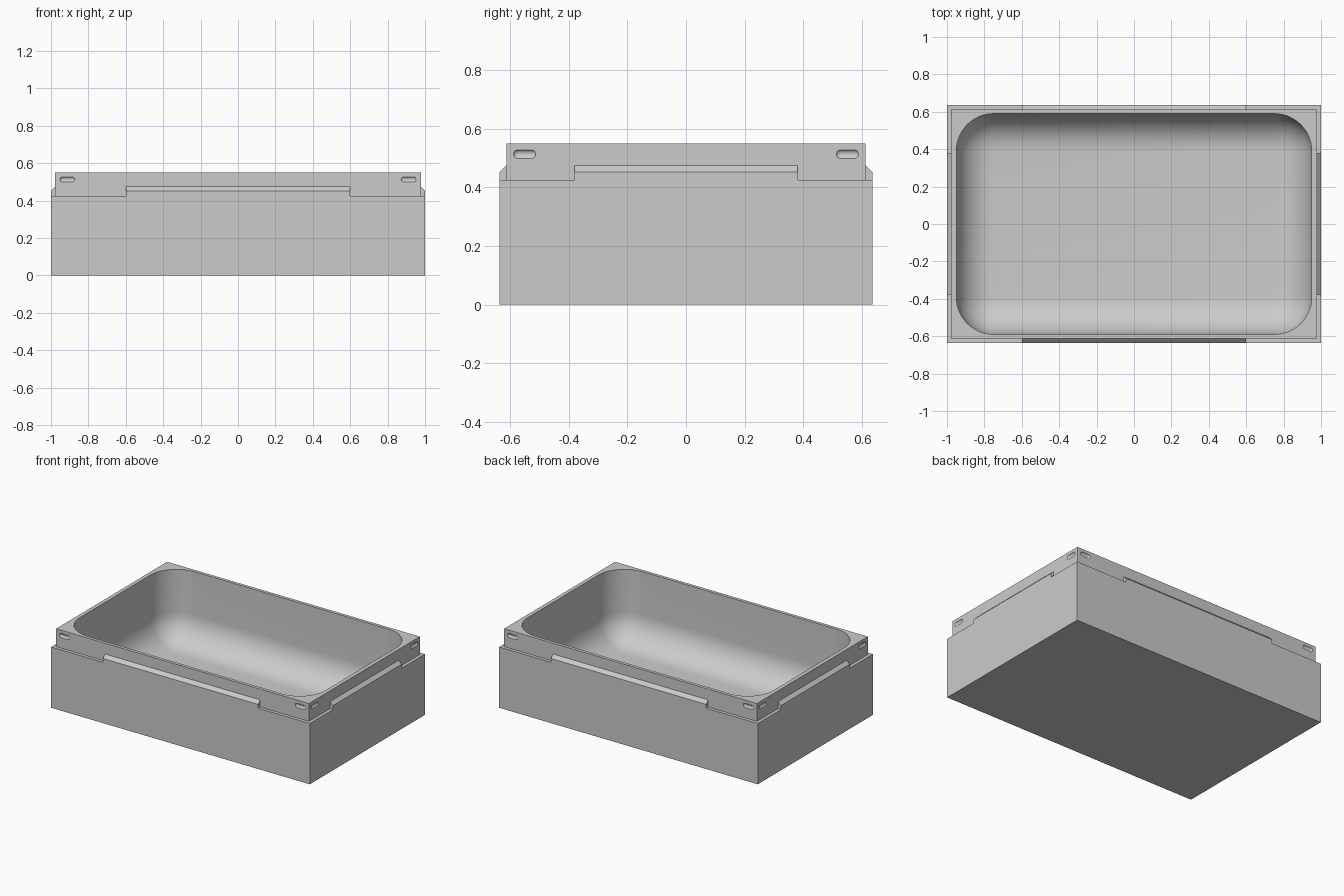
import bpy, bmesh, math
from mathutils import Vector

# Remove the default cube only
old = bpy.data.objects.get("Cube")
if old:
    bpy.data.objects.remove(old, do_unlink=True)

HX, HY = 1.0, 0.635        # outer half sizes
STEP = 0.0225              # ledge width around the collar
LEDGE, TOP = 0.425, 0.55   # ledge and rim heights
LIP = 0.452                # outer height of the raised lips
FLOOR, ROUND = 0.05, 0.2   # basin floor height and rounding

grey = bpy.data.materials.new("plain_grey")
grey.use_nodes = True
colour = (0.6, 0.6, 0.6, 1)
grey.diffuse_color = colour
grey.node_tree.nodes["Principled BSDF"].inputs["Base Color"].default_value = colour


def new_object(name, bm):
    bmesh.ops.recalc_face_normals(bm, faces=bm.faces)
    mesh = bpy.data.meshes.new(name)
    bm.to_mesh(mesh)
    bm.free()
    mesh.materials.append(grey)
    obj = bpy.data.objects.new(name, mesh)
    bpy.context.collection.objects.link(obj)
    return obj


def box(name, low, high, bevel=0, segments=1):
    low, high = Vector(low), Vector(high)
    bm = bmesh.new()
    bmesh.ops.create_cube(bm, size=1)
    bmesh.ops.scale(bm, vec=high - low, verts=bm.verts)
    bmesh.ops.translate(bm, vec=(low + high) / 2, verts=bm.verts)
    if bevel:
        bmesh.ops.bevel(bm, geom=list(bm.edges), offset=bevel, segments=segments,
                        profile=0.5, affect='EDGES', clamp_overlap=True)
    return new_object(name, bm)


def chamfered_lip(name, half_length, reach, angle):
    """Prism with a sloping top, standing on the ledge and turned to its side."""
    bm = bmesh.new()
    inner = reach - STEP - 0.01
    profile = [(inner, LEDGE - 0.05), (reach, LEDGE - 0.05), (reach, LIP),
               (reach - STEP, LIP + STEP), (inner, LIP + STEP)]
    face = bm.faces.new([bm.verts.new((-half_length, -d, z)) for d, z in profile])
    made = bmesh.ops.extrude_face_region(bm, geom=[face])["geom"]
    moved = [v for v in made if isinstance(v, bmesh.types.BMVert)]
    bmesh.ops.translate(bm, vec=(2 * half_length, 0, 0), verts=moved)
    c, s = round(math.cos(angle)), round(math.sin(angle))
    for v in bm.verts:
        x, y = v.co.x, v.co.y
        v.co.x, v.co.y = c * x - s * y, s * x + c * y
    return new_object(name, bm)


def combine(target, other, operation):
    mod = target.modifiers.new(operation.lower(), 'BOOLEAN')
    mod.object, mod.operation, mod.solver = other, operation, 'EXACT'
    bpy.context.view_layer.objects.active = target
    bpy.ops.object.modifier_apply(modifier=mod.name)
    bpy.data.objects.remove(other, do_unlink=True)


# Outer body with the narrower collar
tray = box("tray", (-HX, -HY, 0), (HX, HY, LEDGE))
cx, cy = HX - STEP, HY - STEP
combine(tray, box("collar", (-cx, -cy, 0.2), (cx, cy, TOP)), 'UNION')

# Raised lip in the middle of each side
for i in range(4):
    half, reach = (0.6, HY) if i % 2 == 0 else (0.38, HX)
    combine(tray, chamfered_lip("lip", half, reach, i * math.pi / 2), 'UNION')

# Rounded basin
basin = box("basin", (-0.95, -0.59, FLOOR), (0.95, 0.59, FLOOR + 1), ROUND, 14)
combine(tray, basin, 'DIFFERENCE')

# Shallow rounded slots near every collar corner
r, out = 0.017, 0.009
for sx in (-1, 1):
    for sy in (-1, 1):
        for centre, half in (((sx * 0.912, sy * (cy + out), 0.513), (0.042, r, r)),
                             ((sx * (cx + out), sy * 0.55, 0.513), (r, 0.04, r))):
            c, h = Vector(centre), Vector(half)
            combine(tray, box("slot", c - h, c + h, r * 0.97, 6), 'DIFFERENCE')

# Merge coplanar pieces and shade the rounded parts smooth
bm = bmesh.new()
bm.from_mesh(tray.data)
bmesh.ops.remove_doubles(bm, verts=bm.verts, dist=0.00005)
bmesh.ops.dissolve_limit(bm, angle_limit=math.radians(0.2), verts=bm.verts, edges=bm.edges)
for f in bm.faces:
    f.material_index = 0
bm.to_mesh(tray.data)
bm.free()
bpy.ops.object.select_all(action='DESELECT')
tray.select_set(True)
bpy.context.view_layer.objects.active = tray
bpy.ops.object.shade_smooth_by_angle(angle=math.radians(30))
